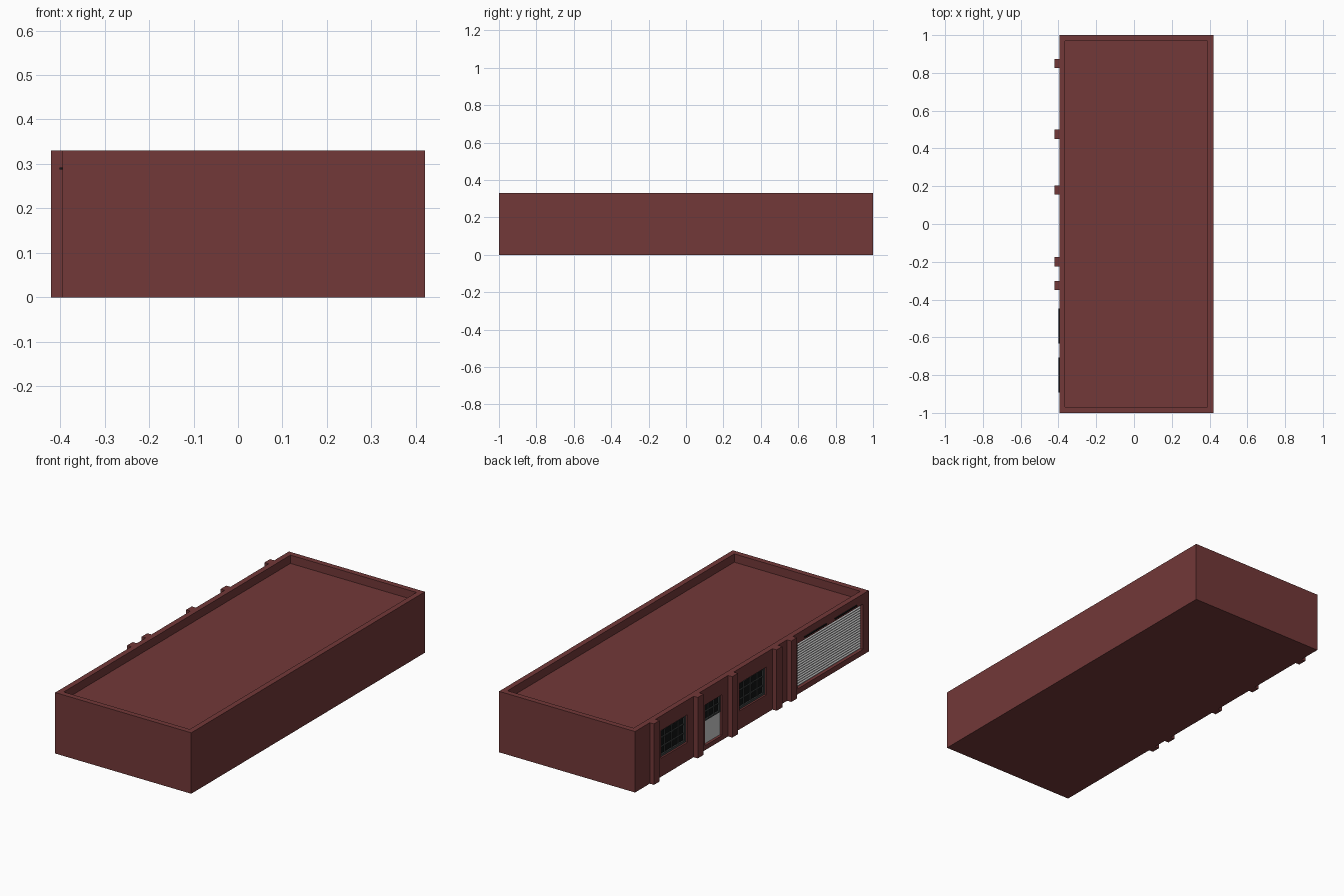
import bpy, bmesh

if "Cube" in bpy.data.objects:
    bpy.data.objects.remove(bpy.data.objects["Cube"])

WALL_X = -0.395   # facade plane
TOP = 0.33

def material(name, rgb):
    m = bpy.data.materials.new(name)
    m.diffuse_color = (*rgb, 1)
    m.use_nodes = True
    m.node_tree.nodes["Principled BSDF"].inputs["Base Color"].default_value = m.diffuse_color
    return m

brick = material("brick_red", (0.17, 0.04, 0.04))
dark = material("dark_frame", (0.05, 0.055, 0.055))
glass = material("black_glass", (0.006, 0.007, 0.007))

def finish(name, bm, mat=None):
    bmesh.ops.recalc_face_normals(bm, faces=bm.faces)
    me = bpy.data.meshes.new(name)
    bm.to_mesh(me)
    bm.free()
    ob = bpy.data.objects.new(name, me)
    bpy.context.collection.objects.link(ob)
    if mat:
        me.materials.append(mat)
    return ob

def boxes(name, spans, mat=None):
    """One object from several (x0, x1, y0, y1, z0, z1) boxes."""
    bm = bmesh.new()
    for x0, x1, y0, y1, z0, z1 in spans:
        vs = bmesh.ops.create_cube(bm, size=1)["verts"]
        for v in vs:
            v.co.x = x1 if v.co.x > 0 else x0
            v.co.y = y1 if v.co.y > 0 else y0
            v.co.z = z1 if v.co.z > 0 else z0
    return finish(name, bm, mat)

# Openings in the facade: y0, y1, z0, z1
WINDOWS = [(0.55, 0.78, 0.10, 0.25), (-0.125, 0.105, 0.10, 0.25)]
DOOR = (0.255, 0.40, 0.025, 0.245)
GARAGE = (-0.95, -0.39, 0.03, 0.275)
DEPTH = 0.022

# Main block, with roof well and facade openings cut out
body = boxes("building_body", [(WALL_X, 0.42, -1, 1, 0, TOP)], brick)
cutter = boxes("opening_cutter",
               [(-0.365, 0.39, -0.97, 0.97, 0.285, TOP + 0.1)] +
               [(WALL_X - 0.1, WALL_X + DEPTH, *o) for o in WINDOWS + [DOOR, GARAGE]],
               brick)
cutter.hide_render = True
cutter.hide_viewport = True
cut = body.modifiers.new("openings", "BOOLEAN")
cut.operation = "DIFFERENCE"
cut.solver = "EXACT"
cut.object = cutter

# Pilasters
boxes("facade_pilasters",
      [(-0.42, WALL_X + 0.002, y - 0.024, y + 0.024, 0, TOP)
       for y in (0.85, 0.475, 0.18, -0.2, -0.325)], brick)

BACK = WALL_X + DEPTH

def glazing(name, y0, y1, z0, z1, cols, rows, edge=0.012, bar=0.006):
    """Glass plate with a frame and crossing bars."""
    boxes(name + "_glass", [(BACK - 0.004, BACK + 0.001, y0, y1, z0, z1)], glass)
    fx = (BACK - 0.012, BACK)
    parts = [(*fx, y0, y0 + edge, z0, z1), (*fx, y1 - edge, y1, z0, z1),
             (*fx, y0 + edge, y1 - edge, z0, z0 + edge),
             (*fx, y0 + edge, y1 - edge, z1 - edge, z1)]
    bx = (BACK - 0.009, BACK)
    for i in range(1, cols):
        y = y0 + (y1 - y0) * i / cols
        parts.append((*bx, y - bar / 2, y + bar / 2, z0 + edge, z1 - edge))
    for j in range(1, rows):
        z = z0 + (z1 - z0) * j / rows
        parts.append((*bx, y0 + edge, y1 - edge, z - bar / 2, z + bar / 2))
    boxes(name + "_frame", parts, dark)

# Windows
for n, w in enumerate(WINDOWS, 1):
    glazing(f"window_{n}", *w, 4, 3)

# Entrance door: grey lower panel, glazed upper half
y0, y1, z0, z1 = DOOR
boxes("door_panel", [(BACK - 0.008, BACK + 0.001, y0, y1, z0, 0.15)])
glazing("door_window", y0, y1, 0.15, z1, 3, 2, edge=0.008)

# Roller door: zigzag slats extruded along y
y0, y1, z0, z1 = GARAGE
slats = 18
h = (z1 - z0) / slats
profile = [(BACK + 0.001, z0)]
for i in range(slats):
    z = z0 + i * h
    profile += [(BACK - 0.004, z), (BACK - 0.009, z + h / 2)]
profile += [(BACK - 0.004, z1), (BACK + 0.001, z1)]
bm = bmesh.new()
face = bm.faces.new([bm.verts.new((x, y0, z)) for x, z in profile])
ext = bmesh.ops.extrude_face_region(bm, geom=[face])["geom"]
bmesh.ops.translate(bm, vec=(0, y1 - y0, 0),
                    verts=[v for v in ext if isinstance(v, bmesh.types.BMVert)])
finish("roller_door", bm)

# Slim strips above the roller door
boxes("strip_lights",
      [(-0.401, WALL_X + 0.002, y - 0.093, y + 0.093, 0.287, 0.292)
       for y in (-0.54, -0.80)], glass)
